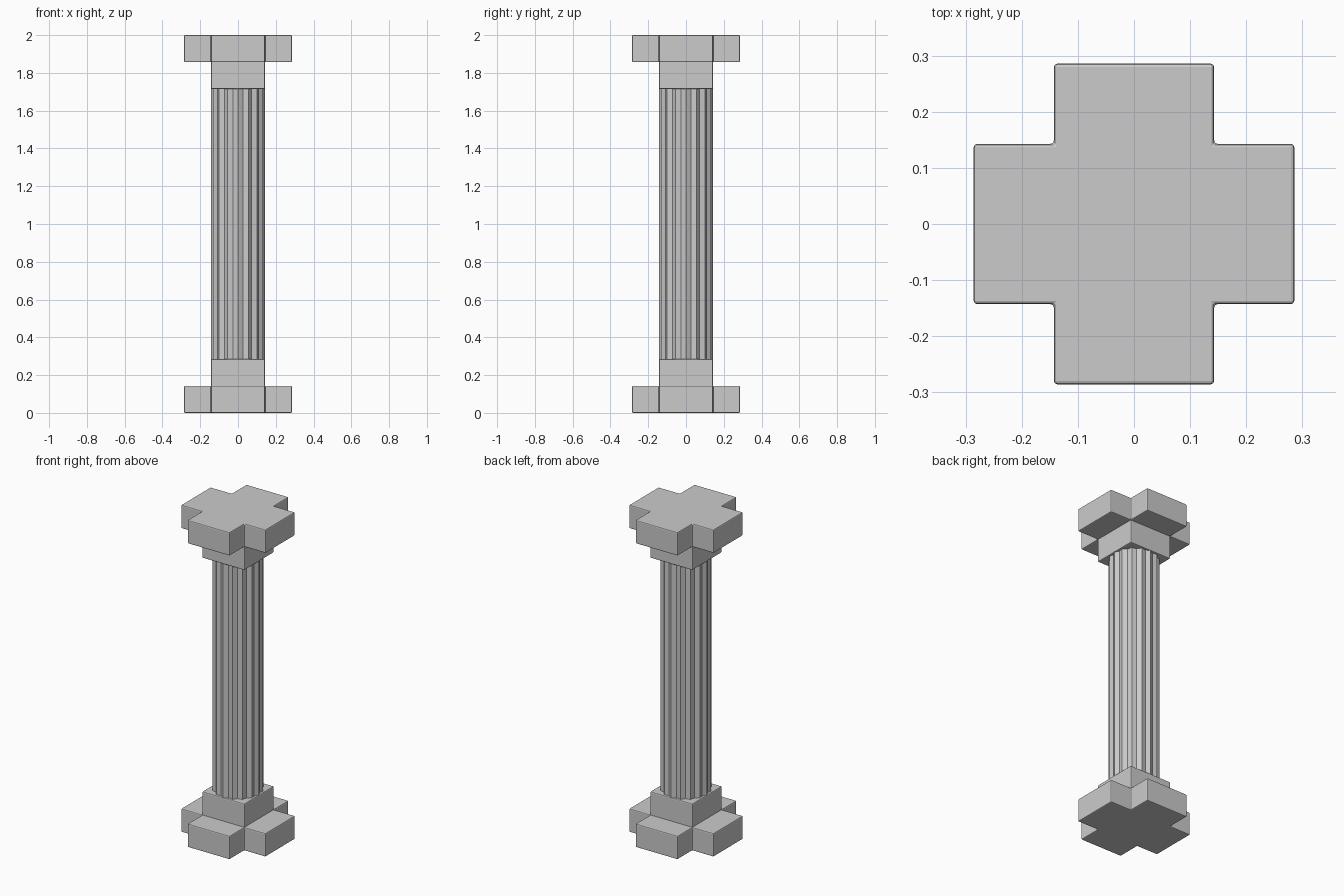
import bpy, bmesh, math

if "Cube" in bpy.data.objects:
    bpy.data.objects.remove(bpy.data.objects["Cube"])

U = 1 / 7          # one block unit
BEVEL = 0.006


def prism(name, outline, z0, z1, bevel=0.0):
    """Extrude a closed XY outline from z0 to z1, with optional soft edges."""
    bm = bmesh.new()
    base = bm.faces.new([bm.verts.new((x, y, z0)) for x, y in outline])
    ext = bmesh.ops.extrude_face_region(bm, geom=[base], use_keep_orig=True)
    for v in ext["geom"]:
        if isinstance(v, bmesh.types.BMVert):
            v.co.z = z1
    bmesh.ops.recalc_face_normals(bm, faces=bm.faces[:])
    mesh = bpy.data.meshes.new(name)
    bm.to_mesh(mesh)
    bm.free()
    obj = bpy.data.objects.new(name, mesh)
    bpy.context.collection.objects.link(obj)
    if bevel:
        mod = obj.modifiers.new("soft_edges", "BEVEL")
        mod.width = bevel
        mod.segments = 2
        mod.limit_method = "ANGLE"
    return obj


# Outlines: cross slab, square block, V-fluted shaft
a, b = U, 2 * U
cross = [(b, -a), (b, a), (a, a), (a, b), (-a, b), (-a, a),
         (-b, a), (-b, -a), (-a, -a), (-a, -b), (a, -b), (a, -a)]
square = [(a, -a), (a, a), (-a, a), (-a, -a)]
flutes = 16
fluted = []
for i in range(flutes * 2):
    r = U if i % 2 == 0 else 0.13
    t = math.pi * i / flutes
    fluted.append((r * math.cos(t), r * math.sin(t)))

# Base
prism("base_cross", cross, 0, U, BEVEL)
prism("base_block", square, U - 0.01, 2 * U, BEVEL)

# Shaft
prism("fluted_shaft", fluted, 2 * U - 0.01, 12 * U + 0.01)

# Capital
prism("capital_block", square, 12 * U, 13 * U + 0.01, BEVEL)
prism("capital_cross", cross, 13 * U, 14 * U, BEVEL)
